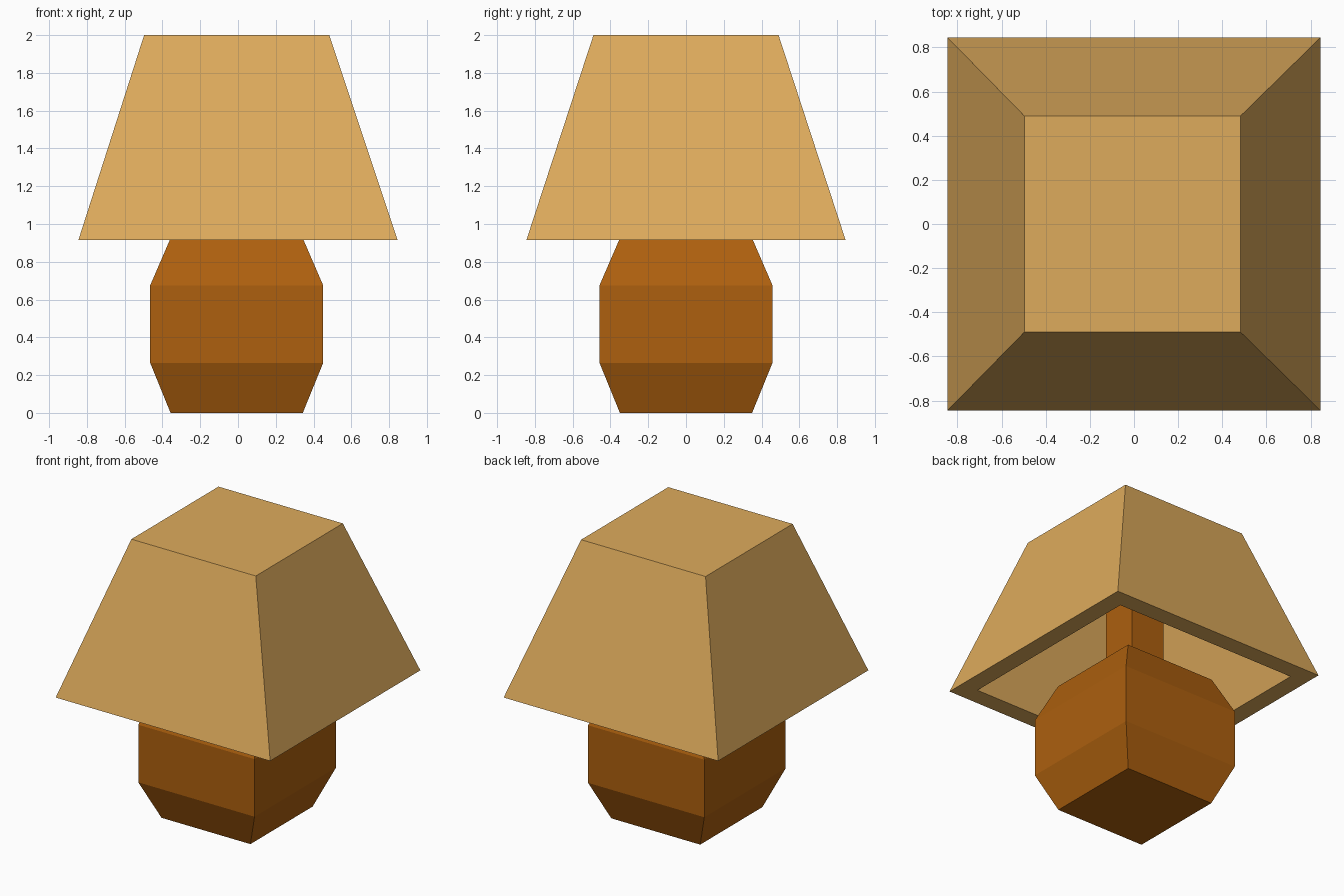
import bpy
import bmesh

if "Cube" in bpy.data.objects:
    bpy.data.objects.remove(bpy.data.objects["Cube"])


def material(name, rgb):
    m = bpy.data.materials.new(name)
    m.diffuse_color = (*rgb, 1.0)
    m.use_nodes = True
    m.node_tree.nodes["Principled BSDF"].inputs["Base Color"].default_value = m.diffuse_color
    return m


def square_loft(name, rings, mat):
    """Loft square rings (x centre, half width, z), capping both ends."""
    bm = bmesh.new()
    loops = [[bm.verts.new((cx + sx * h, sy * h, z))
              for sx, sy in ((-1, -1), (1, -1), (1, 1), (-1, 1))]
             for cx, h, z in rings]
    for a, b in zip(loops, loops[1:]):
        for i in range(4):
            j = (i + 1) % 4
            bm.faces.new((a[i], a[j], b[j], b[i]))
    bm.faces.new(loops[0][::-1])
    bm.faces.new(loops[-1])
    bmesh.ops.recalc_face_normals(bm, faces=bm.faces)
    mesh = bpy.data.meshes.new(name)
    bm.to_mesh(mesh)
    bm.free()
    mesh.materials.append(mat)
    obj = bpy.data.objects.new(name, mesh)
    bpy.context.collection.objects.link(obj)
    return obj


wood = material("brown wood", (0.418, 0.117, 0.0045))
fabric = material("tan fabric", (0.73, 0.407, 0.107))

# Chamfered block base
square_loft("lamp_base", [(-0.007, 0.35, 0), (-0.007, 0.458, 0.265),
                          (-0.007, 0.458, 0.675), (-0.007, 0.352, 0.92)], wood)

# Square post running up to the ceiling of the shade
square_loft("neck", [(-0.005, 0.132, 0.90), (-0.005, 0.132, 1.89)], wood)

# Shade: outer wall down from the ceiling, flat rim, inner wall back up
shade = square_loft("lampshade", [(-0.007, 0.49, 2.0), (0, 0.845, 0.915),
                                  (0, 0.717, 0.915), (-0.006, 0.402, 1.877)], fabric)
